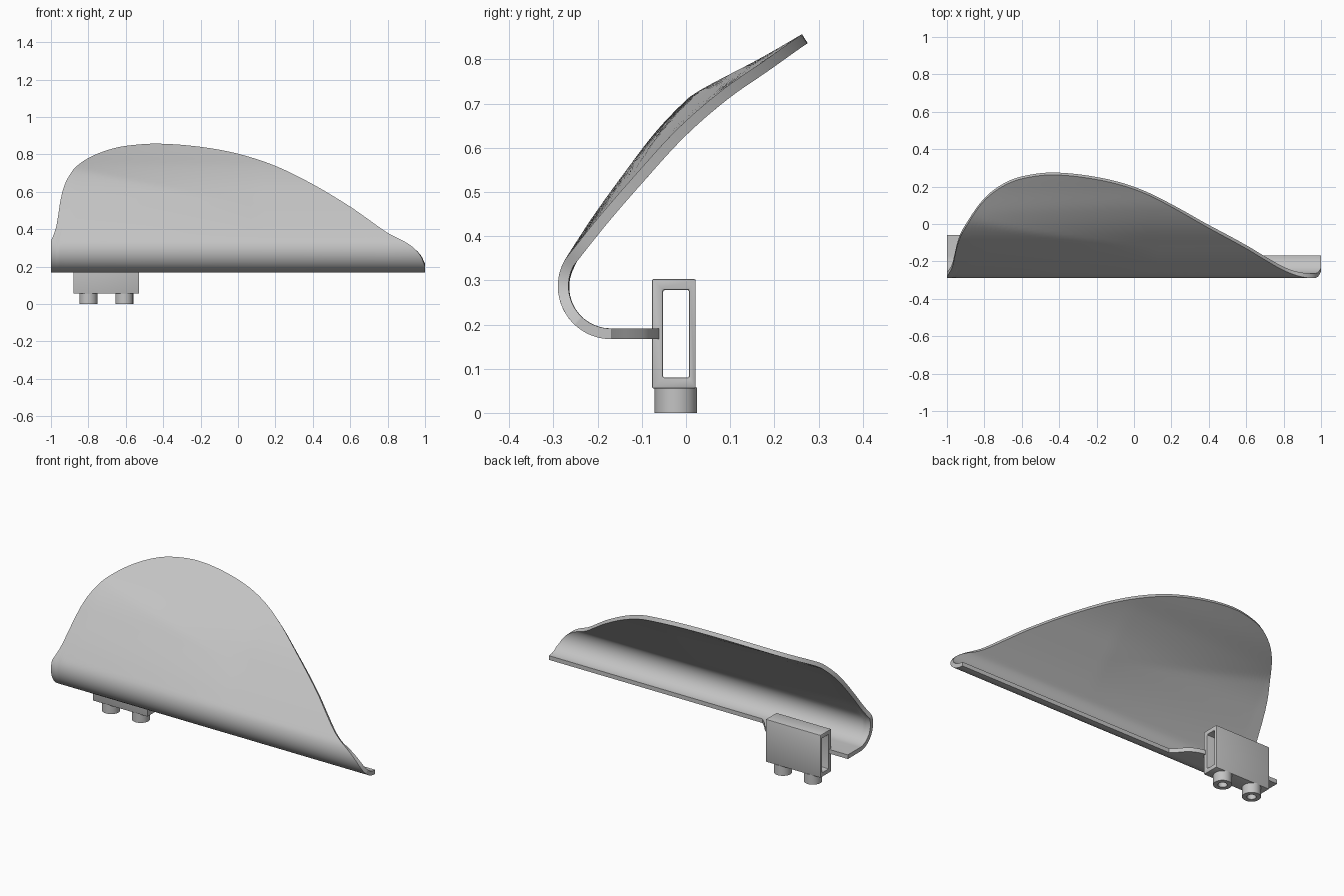
import bpy, bmesh
from math import radians, cos, sin, pi, sqrt
from mathutils import Vector

cube = bpy.data.objects.get("Cube")
if cube:
    bpy.data.objects.remove(cube, do_unlink=True)

grey = bpy.data.materials.new("plain grey")
grey.use_nodes = True
grey.diffuse_color = (0.55, 0.55, 0.55, 1)
grey.node_tree.nodes["Principled BSDF"].inputs["Base Color"].default_value = grey.diffuse_color


def smooth_lookup(pts, t):
    """Smooth curve through (input, output) points."""
    n = len(pts)
    t = min(max(t, pts[0][0]), pts[-1][0])
    i = next(k for k in range(n - 1) if t <= pts[k + 1][0])

    def slope(k):
        a, b = pts[max(k - 1, 0)], pts[min(k + 1, n - 1)]
        return (b[1] - a[1]) / (b[0] - a[0])
    (x0, y0), (x1, y1) = pts[i], pts[i + 1]
    h = x1 - x0
    s = (t - x0) / h
    return ((2*s**3 - 3*s**2 + 1) * y0 + (s**3 - 2*s**2 + s) * h * slope(i)
            + (3*s**2 - 2*s**3) * y1 + (s**3 - s**2) * h * slope(i + 1))


def finish(bm, name):
    mesh = bpy.data.meshes.new(name)
    bm.to_mesh(mesh)
    bm.free()
    ob = bpy.data.objects.new(name, mesh)
    bpy.context.collection.objects.link(ob)
    mesh.materials.append(grey)
    bpy.ops.object.select_all(action='DESELECT')
    ob.select_set(True)
    bpy.context.view_layer.objects.active = ob
    return ob


def apply_and_smooth(ob):
    for m in list(ob.modifiers):
        bpy.ops.object.modifier_apply(modifier=m.name)
    bpy.ops.object.shade_smooth_by_angle(angle=radians(30))


# Rim height along x, and depth of the leaning wall by height
RIM = [(-1, .335), (-.97, .42), (-.95, .55), (-.93, .63), (-.9, .69), (-.87, .73),
       (-.8, .78), (-.7, .822), (-.6, .845), (-.43, .857), (-.2, .84), (0, .803),
       (.2, .738), (.4, .64), (.6, .52), (.7, .45), (.8, .38), (.9, .328),
       (.95, .29), (.98, .25), (1, .2)]
WALL = [(.347, -.274), (.44, -.2), (.535, -.118), (.645, -.017),
        (.733, .085), (.803, .187), (.857, .264), (.9, .33)]
ARC_Y, ARC_Z, ARC_R = -.17, .287, .12


def wall_y(x, z):
    crease = .542 - .2024 * x
    bulge = .055 * min(max((.1 - x) / .98, 0), 1)
    rise = (z - .347) / (crease - .347) if crease > .347 else 0
    fall = (.87 - z) / (.87 - crease)
    return smooth_lookup(WALL, z) - bulge * max(0, min(rise, fall))


def section(x, rows):
    """Rolled bottom and leaning wall at x, cut at the rim, evenly spaced."""
    top = smooth_lookup(RIM, x)
    path = []
    for k in range(61):
        a = radians(270 - 2 * k)
        path.append(Vector((x, ARC_Y + ARC_R * cos(a), ARC_Z + ARC_R * sin(a))))
    for k in range(1, 101):
        z = .347 + .53 * k / 100
        path.append(Vector((x, wall_y(x, z), z)))
    cut = next(k for k, p in enumerate(path) if p.z >= top)
    a, b = path[cut - 1], path[cut]
    path = path[:cut] + [a.lerp(b, (top - a.z) / (b.z - a.z))]
    dist = [0]
    for p, q in zip(path, path[1:]):
        dist.append(dist[-1] + (q - p).length)
    out, k = [], 0
    for r in range(rows + 1):
        d = dist[-1] * r / rows
        while k < len(path) - 2 and dist[k + 1] < d:
            k += 1
        f = (d - dist[k]) / max(dist[k + 1] - dist[k], 1e-9)
        out.append(path[k].lerp(path[k + 1], min(f, 1)))
    return out


def lip_back(x):
    """Narrow lip that widens through a rounded step into the tab."""
    t = min(max((-.4 - x) / .17, 0), 1)
    return -.168 + .11 * sqrt(1 - (1 - t) ** 2)


# Curved shield
COLS, ROWS = 90, 44
bm = bmesh.new()
grid = []
for c in range(COLS + 1):
    x = -cos(pi * c / COLS)
    pts = [Vector((x, lip_back(x), ARC_Z - ARC_R))] + section(x, ROWS)
    grid.append([bm.verts.new(p) for p in pts])
for left, right in zip(grid, grid[1:]):
    for j in range(ROWS + 1):
        bm.faces.new((left[j], right[j], right[j + 1], left[j + 1]))
shield = finish(bm, "curved_shield")
solid = shield.modifiers.new("thickness", 'SOLIDIFY')
solid.thickness = .024
solid.offset = -1
apply_and_smooth(shield)


# Mount: rectangular tube open along x
def tube(name, outer, inner, axis_vec):
    """Hollow prism from two matching loops, extruded along axis_vec."""
    bm = bmesh.new()
    shift = Vector(axis_vec)
    rings = [[bm.verts.new(Vector(p) + s) for p in loop]
             for loop in (outer, inner) for s in (Vector(), shift)]
    o0, o1, i0, i1 = rings
    n = len(o0)
    for a, b in ((o0, o1), (o1, i1), (i1, i0), (i0, o0)):
        for k in range(n):
            m = (k + 1) % n
            bm.faces.new((a[k], a[m], b[m], b[k]))
    bmesh.ops.recalc_face_normals(bm, faces=bm.faces)
    return finish(bm, name)


def rectangle(x, y0, y1, z0, z1):
    return [(x, y0, z0), (x, y1, z0), (x, y1, z1), (x, y0, z1)]


def circle(x, y, r, n=40):
    return [(x + r * cos(2*pi*k/n), y + r * sin(2*pi*k/n), 0) for k in range(n)]


mount = tube("mount_sleeve", rectangle(-.88, -.077, .022, .055, .303),
             rectangle(-.88, -.052, .007, .08, .278), (.352, 0, 0))
bevel = mount.modifiers.new("soft_edges", 'BEVEL')
bevel.width = .004
bevel.segments = 2
apply_and_smooth(mount)

# Hollow pegs under the mount
for side, x in (("right", -.8), ("left", -.608)):
    tube("peg_" + side, circle(x, -.023, .048), circle(x, -.023, .024), (0, 0, .058))
    bpy.ops.object.shade_smooth_by_angle(angle=radians(30))
